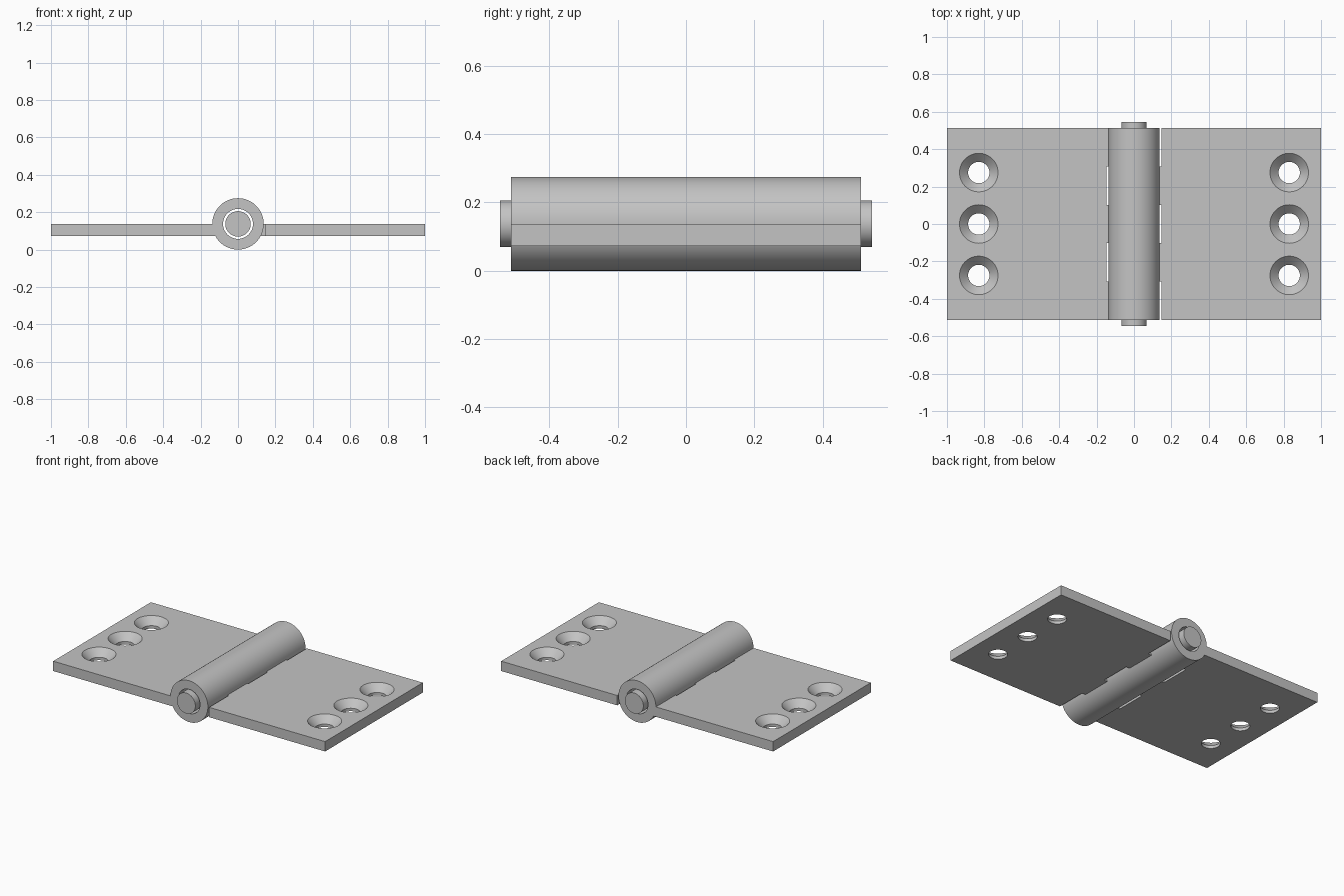
import bpy, bmesh, math
from mathutils import Matrix, Vector

if "Cube" in bpy.data.objects:
    bpy.data.objects.remove(bpy.data.objects["Cube"])

R = 0.1375            # barrel radius and height of its axis
BORE, PIN_R = 0.08, 0.068
HALF = 0.513          # half the hinge length
PIN_HALF = 0.545
Z0, Z1 = 0.072, R     # leaf bottom and top
EDGE = 0.147          # inner edge of a leaf
KNUCKLES = 5
STEP = 2 * HALF / KNUCKLES

steel = bpy.data.materials.new("grey steel")
steel.use_nodes = True
grey = (0.55, 0.55, 0.55, 1)
steel.diffuse_color = grey
steel.node_tree.nodes["Principled BSDF"].inputs["Base Color"].default_value = grey


def make(name, bm):
    bmesh.ops.recalc_face_normals(bm, faces=bm.faces)
    mesh = bpy.data.meshes.new(name)
    bm.to_mesh(mesh)
    bm.free()
    mesh.materials.append(steel)
    ob = bpy.data.objects.new(name, mesh)
    bpy.context.collection.objects.link(ob)
    return ob


def select(ob):
    bpy.ops.object.select_all(action='DESELECT')
    ob.select_set(True)
    bpy.context.view_layer.objects.active = ob


def smooth(ob):
    select(ob)
    bpy.ops.object.shade_smooth_by_angle(angle=math.radians(30))


def revolve(bm, profile, matrix, closed, steps=64):
    """Spin (radius, height) points round the local z axis, then place them."""
    verts = [bm.verts.new((r, 0, h)) for r, h in profile]
    pairs = list(zip(verts, verts[1:]))
    if closed:
        pairs.append((verts[-1], verts[0]))
    edges = [bm.edges.new(p) for p in pairs]
    out = bmesh.ops.spin(bm, geom=verts + edges, cent=(0, 0, 0), axis=(0, 0, 1),
                         angle=math.tau, steps=steps, use_duplicate=False)
    new = set(verts) | {g for g in out["geom_last"] if isinstance(g, bmesh.types.BMVert)}
    for v in list(new):
        new |= {w for e in v.link_edges for w in e.verts}
    bmesh.ops.remove_doubles(bm, verts=bm.verts, dist=1e-5)
    island = [v for v in bm.verts if not v.tag]
    bmesh.ops.transform(bm, matrix=matrix, verts=island)
    for v in island:
        v.tag = True


def along_y(y):
    return Matrix.Translation((0, y, R)) @ Matrix.Rotation(-math.pi / 2, 4, 'X')


def leaf(name, side, owned):
    # Plate outline with tabs that run into this leaf's own knuckles
    outline = [(1, HALF), (1, -HALF)]
    for i in range(KNUCKLES):
        x = 0.11 if i in owned else EDGE
        y = -HALF + i * STEP
        outline += [(x, y), (x, y + STEP)]
    bm = bmesh.new()
    face = bm.faces.new([bm.verts.new((side * x, y, Z0)) for x, y in outline])
    top = bmesh.ops.extrude_face_region(bm, geom=[face])["geom"]
    bmesh.ops.translate(bm, vec=Vector((0, 0, Z1 - Z0)),
                        verts=[g for g in top if isinstance(g, bmesh.types.BMVert)])
    plate = make(name, bm)

    # Countersunk screw holes
    bm = bmesh.new()
    hole, rim, over = 0.057, 0.103, 0.01
    profile = [(0, Z0 - over), (hole, Z0 - over), (hole, Z1 - rim + hole),
               (rim + over, Z1 + over), (0, Z1 + over)]
    for y in (-0.275, 0, 0.275):
        revolve(bm, profile, Matrix.Translation((side * 0.83, y, 0)), False)
    cutter = make(name + "_hole_cutter", bm)
    cutter.hide_render = True
    cut = plate.modifiers.new("screw holes", 'BOOLEAN')
    cut.operation = 'DIFFERENCE'
    cut.solver = 'EXACT'
    cut.object = cutter
    select(plate)
    bpy.ops.object.modifier_apply(modifier=cut.name)
    bpy.data.objects.remove(cutter)
    smooth(plate)

    # Knuckles
    for i in owned:
        bm = bmesh.new()
        h = STEP / 2
        revolve(bm, [(BORE, -h), (R, -h), (R, h), (BORE, h)],
                along_y(-HALF + (i + 0.5) * STEP), True)
        smooth(make(f"{name}_knuckle_{i + 1}", bm))


leaf("right_leaf", -1, (0, 2, 4))
leaf("left_leaf", 1, (1, 3))

# Hinge pin
bm = bmesh.new()
revolve(bm, [(0, -PIN_HALF), (PIN_R, -PIN_HALF), (PIN_R, PIN_HALF), (0, PIN_HALF)],
        along_y(0), False)
smooth(make("hinge_pin", bm))
